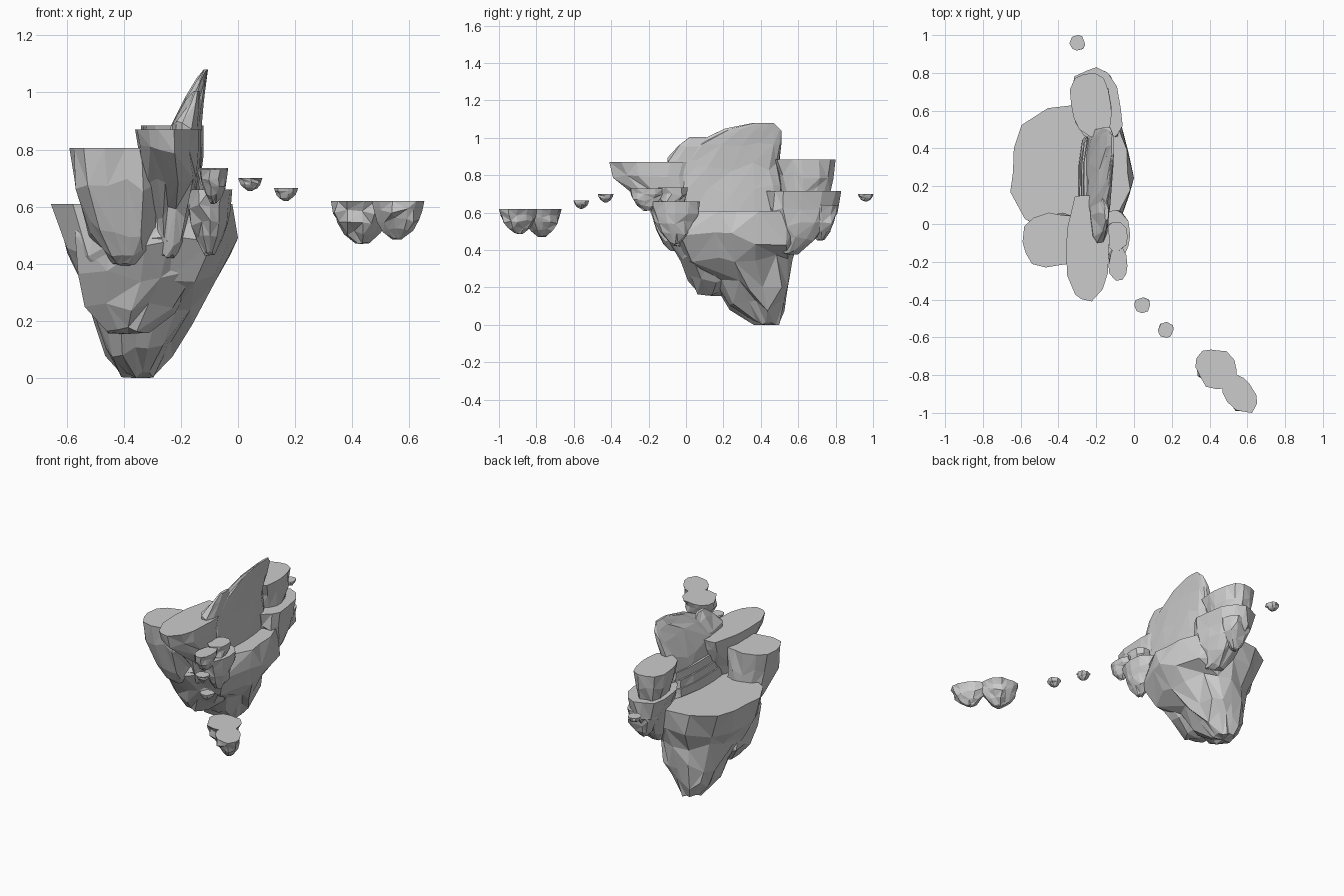
import bpy, bmesh, math, random

cube = bpy.data.objects.get("Cube")
if cube:
    bpy.data.objects.remove(cube, do_unlink=True)

# One plain rock colour
stone = bpy.data.materials.new("stone_grey")
stone.use_nodes = True
colour = (0.6, 0.6, 0.6, 1)
stone.diffuse_color = colour
stone.node_tree.nodes["Principled BSDF"].inputs["Base Color"].default_value = colour


def ring_shape(rng, angles, rough, boxy, skew):
    """Uneven outline, optionally slanted, fitted into the square from -1 to 1."""
    points = []
    for a in angles:
        c, s = math.cos(a), math.sin(a)
        r = (abs(c) ** boxy + abs(s) ** boxy) ** (-1 / boxy)
        r *= 1 - rng.uniform(0, rough)
        points.append((c * r + skew * s * r, s * r))
    fitted = []
    for axis in zip(*points):
        low, high = min(axis), max(axis)
        fitted.append([(v - low) / (high - low) * 2 - 1 for v in axis])
    return list(zip(*fitted))


def crag(name, sections, sides=14, rough=0.16, boxy=2.4, seed=1, skew=0):
    """Faceted rock; each section is (z, left, right, front, back) from the top down."""
    rng = random.Random(seed)
    angles = [math.tau * (i + rng.uniform(-0.25, 0.25)) / sides for i in range(sides)]
    bm = bmesh.new()
    rings = []
    last = len(sections) - 1
    for level, (z, left, right, front, back) in enumerate(sections):
        # The flat top keeps a clean rim, the rock below is rougher
        shape = ring_shape(rng, angles, rough if level else rough * 0.6, boxy, skew)
        gap = sections[level - 1][0] - z if level else 0
        drop = 0 if level == last else -0.25
        ring = []
        for u, v in shape:
            x = (left + right) / 2 + u * (right - left) / 2
            y = (front + back) / 2 + v * (back - front) / 2
            ring.append(bm.verts.new((x, y, z + rng.uniform(drop, 0.25) * gap)))
        rings.append(ring)
    # Sides are split along random diagonals for a broken look
    for upper, lower in zip(rings, rings[1:]):
        for i in range(sides):
            j = (i + 1) % sides
            a, b, c, d = upper[i], upper[j], lower[j], lower[i]
            if rng.random() < 0.5:
                bm.faces.new((a, b, c))
                bm.faces.new((a, c, d))
            else:
                bm.faces.new((a, b, d))
                bm.faces.new((b, c, d))
    bm.faces.new(rings[0])
    # Blunt faceted tip underneath
    z, left, right, front, back = sections[last]
    tip = bm.verts.new(((left + right) / 2, (front + back) / 2, z))
    for i in range(sides):
        bm.faces.new((rings[last][i], rings[last][(i + 1) % sides], tip))
    bmesh.ops.recalc_face_normals(bm, faces=bm.faces)
    mesh = bpy.data.meshes.new(name)
    bm.to_mesh(mesh)
    bm.free()
    mesh.materials.append(stone)
    obj = bpy.data.objects.new(name, mesh)
    bpy.context.collection.objects.link(obj)


def pebble(name, x, y, wide, deep, top, bottom, seed, sides=10, skew=0):
    """Small floating rock with a flat top and a tapering underside."""
    taper = [(0, 1), (0.25, 0.93), (0.5, 0.8), (0.75, 0.58), (1, 0.22)]
    sections = [(top + (bottom - top) * t, x - wide * s, x + wide * s,
                 y - deep * s, y + deep * s) for t, s in taper]
    crag(name, sections, sides, rough=0.22, seed=seed, boxy=2.2, skew=skew)


# Main island body and its lower front spur
crag("main_island", [
    (0.61, -0.655, -0.02, -0.05, 0.63),
    (0.46, -0.60, 0.0, -0.09, 0.61),
    (0.36, -0.55, -0.08, -0.02, 0.57),
    (0.22, -0.51, -0.16, 0.14, 0.55),
    (0.10, -0.465, -0.23, 0.23, 0.53),
    (0.0, -0.41, -0.29, 0.36, 0.5)], sides=16, rough=0.13, boxy=2.8, seed=4)
crag("front_spur", [
    (0.60, -0.56, -0.12, -0.06, 0.35),
    (0.47, -0.57, -0.1, -0.10, 0.35),
    (0.36, -0.56, -0.14, -0.04, 0.33),
    (0.25, -0.54, -0.22, 0.01, 0.3),
    (0.155, -0.46, -0.31, 0.06, 0.22)], sides=12, rough=0.2, seed=9)

# Raised ledges on the inner side of the leaning fin
for step in range(3):
    z, inset = 0.67 + step * 0.05, step * 0.012
    crag("ledge_%d" % (step + 1), [
        (z, -0.29 + inset, -0.16, -0.04, 0.48),
        (z - 0.07, -0.295 + inset, -0.155, -0.05, 0.49)],
        boxy=3, rough=0.08, seed=20 + step)

# Thin fin leaning toward the left side, with a lower shoulder in front
crag("leaning_fin", [
    (1.08, -0.12, -0.105, 0.36, 0.47),
    (1.04, -0.145, -0.11, 0.2, 0.51),
    (0.97, -0.185, -0.12, 0.04, 0.51),
    (0.85, -0.24, -0.13, -0.06, 0.5),
    (0.72, -0.26, -0.13, -0.06, 0.52),
    (0.58, -0.27, -0.13, -0.05, 0.52)], sides=16, rough=0.1, boxy=3, seed=6)
crag("fin_shoulder", [
    (1.005, -0.155, -0.135, 0.02, 0.1),
    (0.96, -0.185, -0.13, -0.04, 0.2),
    (0.88, -0.23, -0.135, -0.1, 0.25),
    (0.7, -0.25, -0.14, -0.08, 0.25)], sides=11, rough=0.1, boxy=2.6, seed=7)

# Two terraces at the front of the island
crag("low_front_terrace", [
    (0.805, -0.59, -0.27, -0.23, 0.06),
    (0.68, -0.57, -0.28, -0.21, 0.06),
    (0.53, -0.52, -0.29, -0.16, 0.05),
    (0.44, -0.47, -0.31, -0.12, 0.04),
    (0.39, -0.44, -0.35, -0.09, 0.02)], boxy=2.7, seed=12)
crag("high_front_terrace", [
    (0.87, -0.36, -0.13, -0.41, 0.15),
    (0.80, -0.35, -0.13, -0.39, 0.14),
    (0.69, -0.33, -0.14, -0.26, 0.1),
    (0.58, -0.29, -0.17, -0.13, 0.06),
    (0.48, -0.28, -0.19, -0.09, 0.04),
    (0.42, -0.27, -0.22, -0.07, 0.02)], boxy=2.6, seed=15)

# Stacked terraces at the back
crag("high_back_terrace", [
    (0.885, -0.34, -0.12, 0.46, 0.8),
    (0.80, -0.33, -0.12, 0.48, 0.79),
    (0.72, -0.3, -0.13, 0.5, 0.77),
    (0.64, -0.28, -0.14, 0.52, 0.74)], boxy=2.7, seed=18, skew=-0.15)
crag("low_back_terrace", [
    (0.715, -0.33, -0.06, 0.43, 0.83),
    (0.62, -0.31, -0.07, 0.45, 0.81),
    (0.54, -0.29, -0.08, 0.47, 0.77),
    (0.46, -0.26, -0.1, 0.48, 0.7),
    (0.375, -0.22, -0.13, 0.51, 0.6)], boxy=2.7, seed=21, skew=-0.25)
pebble("back_terrace_spur", -0.2, 0.72, 0.1, 0.09, 0.64, 0.45, 24)

# Small outcrops on the left flank
pebble("upper_outcrop", -0.09, -0.07, 0.055, 0.08, 0.735, 0.58, 31)
pebble("upper_outcrop_tip", -0.085, -0.21, 0.05, 0.09, 0.73, 0.61, 32)
pebble("lower_outcrop", -0.1, -0.06, 0.08, 0.135, 0.66, 0.43, 33, 12)

# Stepping stones and the far double islet
pebble("near_stone", 0.043, -0.43, 0.042, 0.042, 0.70, 0.655, 41, 8)
pebble("middle_stone", 0.168, -0.56, 0.042, 0.042, 0.665, 0.62, 42, 8)
pebble("back_stone", -0.3, 0.96, 0.042, 0.042, 0.70, 0.66, 43, 8)
pebble("far_islet", 0.435, -0.77, 0.11, 0.105, 0.62, 0.47, 44, 14, -0.15)
pebble("far_islet_end", 0.56, -0.895, 0.092, 0.105, 0.62, 0.485, 45, 12, -0.4)
